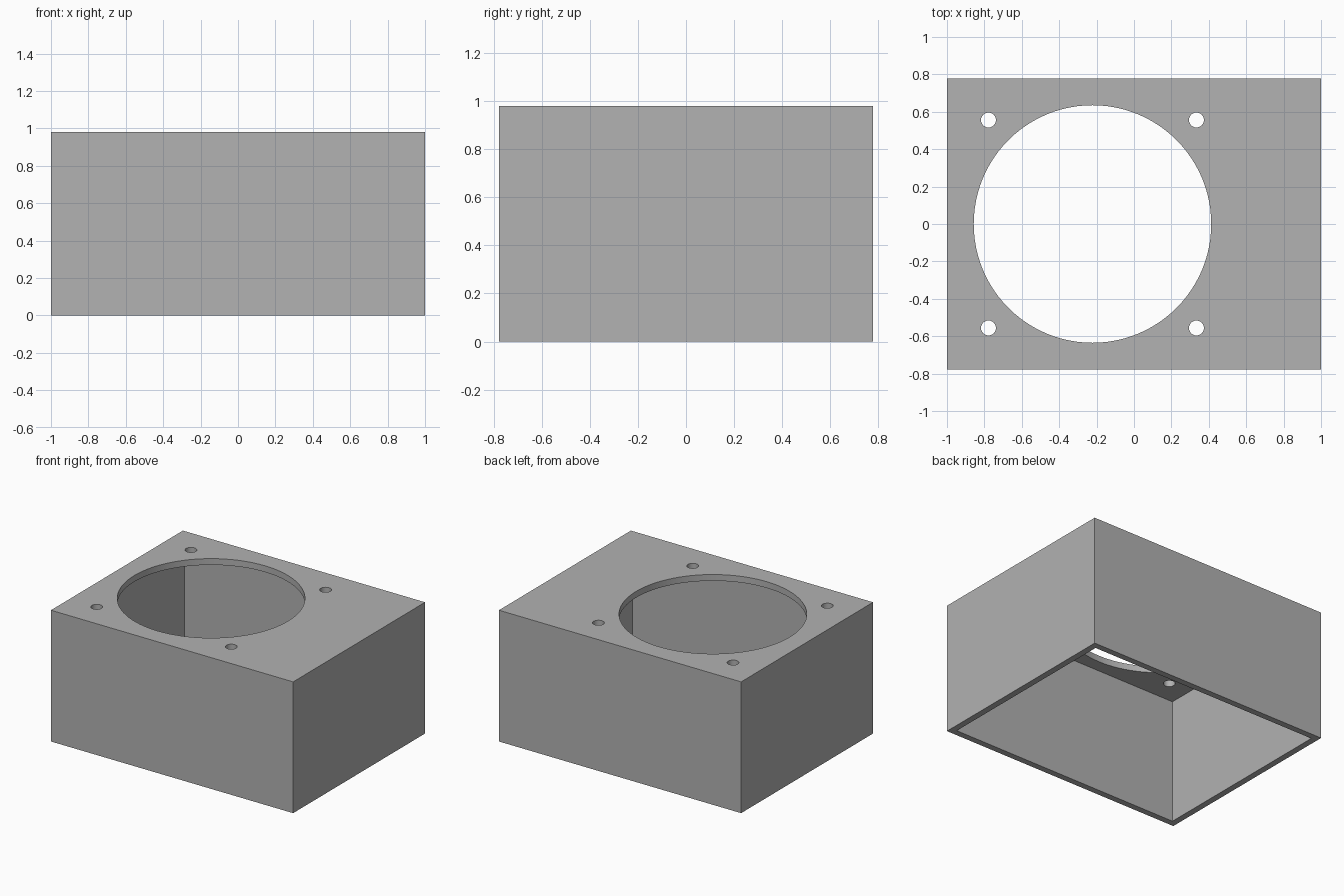
import bpy

if "Cube" in bpy.data.objects:
    bpy.data.objects.remove(bpy.data.objects["Cube"], do_unlink=True)

WIDTH, DEPTH, HEIGHT, WALL = 2.0, 1.556, 0.98, 0.047
CENTRE_X, SPACING = -0.222, 1.112   # centre of the opening, screw hole pitch

grey = bpy.data.materials.new("plain grey")
grey.use_nodes = True
colour = (0.445, 0.445, 0.445, 1)
grey.diffuse_color = colour
grey.node_tree.nodes["Principled BSDF"].inputs["Base Color"].default_value = colour


def box(name, size, z):
    bpy.ops.mesh.primitive_cube_add(size=1, location=(0, 0, z))
    ob = bpy.context.object
    ob.name = name
    ob.scale = size
    bpy.ops.object.transform_apply(location=True, rotation=False, scale=True)
    ob.data.materials.append(grey)
    return ob


def drill(name, x, y, radius, sides):
    bpy.ops.mesh.primitive_cylinder_add(vertices=sides, radius=radius, depth=0.4,
                                        location=(x, y, HEIGHT))
    ob = bpy.context.object
    ob.name = name
    ob.data.materials.append(grey)
    return ob


# Housing block, hollowed from below and drilled through the top plate
housing = box("housing", (WIDTH, DEPTH, HEIGHT), HEIGHT / 2)
cutters = [box("cavity_cutter", (WIDTH - 2 * WALL, DEPTH - 2 * WALL, HEIGHT),
               HEIGHT / 2 - WALL)]
cutters.append(drill("opening_cutter", CENTRE_X, 0, 0.635, 96))
for sx in (-1, 1):
    for sy in (-1, 1):
        cutters.append(drill("screw_hole_cutter", CENTRE_X + sx * SPACING / 2,
                             sy * SPACING / 2, 0.04, 32))

# Cut, then discard the cutters
bpy.context.view_layer.objects.active = housing
for cutter in cutters:
    cutter.hide_render = True
    mod = housing.modifiers.new("cut", "BOOLEAN")
    mod.operation = "DIFFERENCE"
    mod.solver = "EXACT"
    mod.object = cutter
    bpy.ops.object.modifier_apply(modifier=mod.name)
    bpy.data.objects.remove(cutter, do_unlink=True)

# Smooth hole walls, sharp box edges
bpy.ops.object.select_all(action="DESELECT")
housing.select_set(True)
bpy.ops.object.shade_smooth_by_angle()
